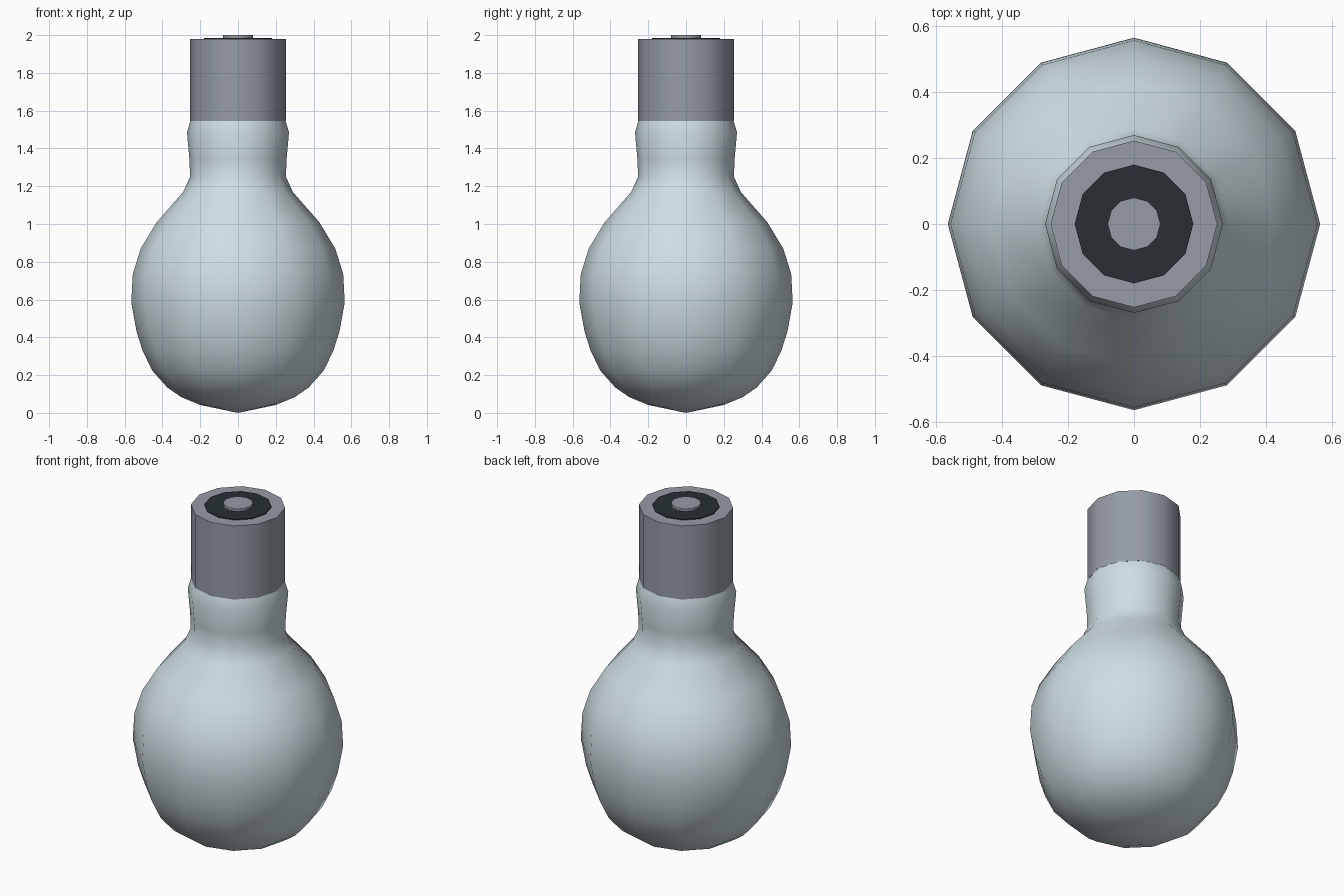
import bpy, bmesh, math

if "Cube" in bpy.data.objects:
    bpy.data.objects.remove(bpy.data.objects["Cube"])

SIDES = 12


def material(name, color):
    m = bpy.data.materials.new(name)
    m.diffuse_color = (*color, 1)
    m.use_nodes = True
    m.node_tree.nodes["Principled BSDF"].inputs["Base Color"].default_value = m.diffuse_color
    return m


def lathe(name, profile, mat, angle):
    """Spin a (radius, height) profile around z; radius 0 makes a pole."""
    bm = bmesh.new()
    rings = []
    for r, z in profile:
        if r == 0:
            rings.append([bm.verts.new((0, 0, z))] * SIDES)
        else:
            rings.append([bm.verts.new((r * math.cos(2 * math.pi * i / SIDES),
                                        r * math.sin(2 * math.pi * i / SIDES), z))
                          for i in range(SIDES)])
    for a, b in zip(rings, rings[1:]):
        for i in range(SIDES):
            j = (i + 1) % SIDES
            bm.faces.new(list(dict.fromkeys((a[i], a[j], b[j], b[i]))))
    bmesh.ops.recalc_face_normals(bm, faces=bm.faces)
    me = bpy.data.meshes.new(name)
    bm.to_mesh(me)
    bm.free()
    me.materials.append(mat)
    ob = bpy.data.objects.new(name, me)
    bpy.context.collection.objects.link(ob)
    bpy.ops.object.select_all(action='DESELECT')
    ob.select_set(True)
    bpy.context.view_layer.objects.active = ob
    bpy.ops.object.shade_smooth_by_angle(angle=math.radians(angle))
    return ob


glass = material("pale_glass", (0.62, 0.73, 0.77))
metal = material("grey_metal", (0.30, 0.33, 0.38))
dark = material("dark_insulator", (0.02, 0.028, 0.032))

# Glass envelope, from the bottom tip up to the collar
lathe("glass_bulb", [
    (0, 0), (0.20, 0.042), (0.30, 0.083), (0.375, 0.135), (0.455, 0.225),
    (0.505, 0.33), (0.537, 0.43), (0.565, 0.585), (0.557, 0.735),
    (0.515, 0.87), (0.43, 1.01), (0.29, 1.17), (0.254, 1.25),
    (0.257, 1.34), (0.27, 1.485), (0.252, 1.545)], glass, 60)

# Metal cap sleeve
lathe("metal_cap", [(0, 1.545), (0.253, 1.545), (0.253, 1.98), (0, 1.98)], metal, 40)

# Insulating disc on the cap
lathe("insulator_disc", [(0.18, 1.975), (0.18, 1.985), (0, 1.985)], dark, 40)

# Centre contact
lathe("contact_button", [(0.08, 1.98), (0.08, 2.0), (0, 2.0)], metal, 40)
